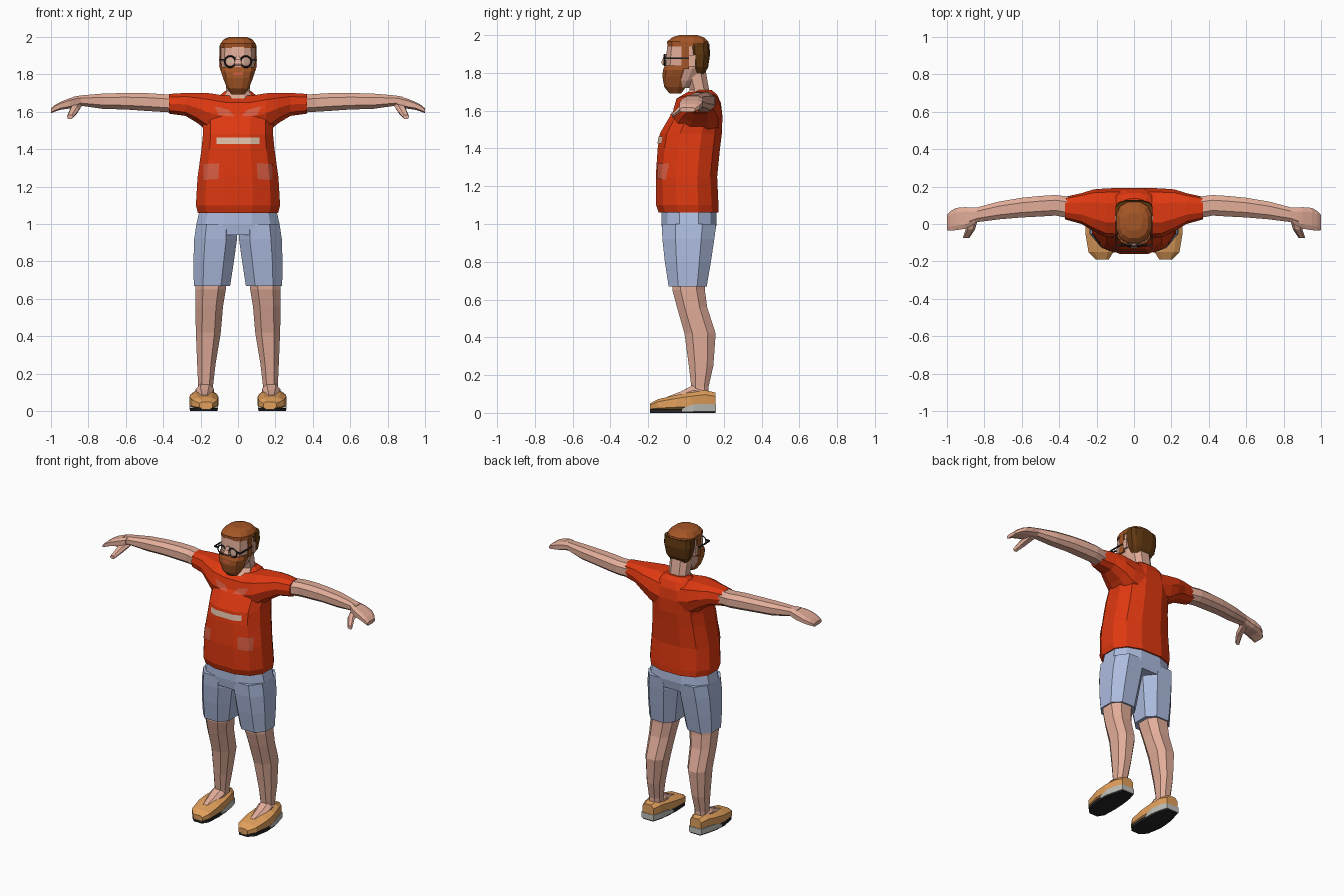
import bpy, bmesh, math
from mathutils import Vector
from mathutils.bvhtree import BVHTree


def material(name, r, g, b):
    lin = [((c / 255 + 0.055) / 1.055) ** 2.4 if c > 10 else c / 255 / 12.92 for c in (r, g, b)]
    m = bpy.data.materials.new(name)
    m.diffuse_color = (*lin, 1)
    return m


RED = material("shirt red", 222, 56, 16)
PALE = material("faded red", 214, 92, 66)
BEIGE = material("beige", 222, 190, 168)
BLUE = material("denim blue", 172, 187, 222)
SKIN = material("skin", 226, 173, 153)
HAIR = material("ginger brown", 165, 86, 38)
DARK = material("dark brown", 96, 56, 16)
TAN = material("shoe tan", 226, 160, 92)
GREY = material("sole grey", 190, 190, 184)
BLACK = material("black", 36, 36, 38)


def finish(name, bm, mat, mirror):
    bmesh.ops.recalc_face_normals(bm, faces=bm.faces)
    me = bpy.data.meshes.new(name)
    bm.to_mesh(me)
    bm.free()
    me.materials.append(mat)
    ob = bpy.data.objects.new(name, me)
    bpy.context.collection.objects.link(ob)
    if mirror:
        mod = ob.modifiers.new("mirror", 'MIRROR')
        mod.use_mirror_merge = False
    return ob


def loft(name, mat, axis, rings, n=10, power=0.8, mirror=False):
    """Skin rings (position, a0, a1, b0, b1) along an axis; a, b are the extents on the other axes."""
    bm = bmesh.new()
    loops = []
    top = math.cos(math.pi / n) ** power if n % 4 == 0 else 1
    for p, a0, a1, b0, b1 in rings:
        loop = []
        for i in range(n):
            t = (i + (0.5 if n % 4 == 0 else 0)) * math.tau / n
            c, s = math.cos(t), math.sin(t)
            u = math.copysign(abs(c) ** power, c) / top
            v = math.copysign(abs(s) ** power, s) / top
            a = (a0 + a1) / 2 + u * (a1 - a0) / 2
            b = (b0 + b1) / 2 + v * (b1 - b0) / 2
            loop.append(bm.verts.new({'x': (p, a, b), 'y': (a, p, b), 'z': (a, b, p)}[axis]))
        loops.append(loop)
    for l, m in zip(loops, loops[1:]):
        for i in range(n):
            j = (i + 1) % n
            bm.faces.new((l[i], l[j], m[j], m[i]))
    bm.faces.new(loops[0])
    bm.faces.new(loops[-1])
    return finish(name, bm, mat, mirror)


def box(name, mat, x0, x1, y0, y1, z0, z1, mirror=False):
    bm = bmesh.new()
    bmesh.ops.create_cube(bm, size=1)
    for v in bm.verts:
        v.co = ((x0 + x1) / 2 + v.co.x * (x1 - x0), (y0 + y1) / 2 + v.co.y * (y1 - y0),
                (z0 + z1) / 2 + v.co.z * (z1 - z0))
    return finish(name, bm, mat, mirror)


def decal(name, mat, targets, corners, mirror=False, nu=10, nv=4):
    """Thin patch with four (x, z) corners, projected from the front onto the targets."""
    trees = [BVHTree.FromPolygons([v.co for v in o.data.vertices],
                                  [p.vertices for p in o.data.polygons]) for o in targets]
    a, b, c, d = [Vector(p) for p in corners]
    bm = bmesh.new()
    grid = []
    for j in range(nv + 1):
        row = []
        for i in range(nu + 1):
            p = a.lerp(b, i / nu).lerp(d.lerp(c, i / nu), j / nv)
            hits = [t.ray_cast(Vector((p.x, -2, p.y)), Vector((0, 1, 0)))[0] for t in trees]
            y = min([h.y for h in hits if h] or [0])
            row.append(bm.verts.new((p.x, y - 0.005, p.y)))
        grid.append(row)
    for r, s in zip(grid, grid[1:]):
        for i in range(nu):
            bm.faces.new((r[i], r[i + 1], s[i + 1], s[i]))
    return finish(name, bm, mat, mirror)


# Shirt: body, then shoulders with both sleeves as one sideways loft
torso = loft("shirt_body", RED, 'z', [
    (1.06, -.215, .215, -.145, .172), (1.10, -.225, .225, -.158, .172),
    (1.25, -.216, .216, -.16, .165), (1.40, -.195, .195, -.15, .18),
    (1.48, -.187, .187, -.138, .19), (1.57, -.19, .19, -.085, .193),
    (1.64, -.15, .15, -.035, .185), (1.685, -.10, .10, .015, .165),
    (1.71, -.07, .07, .05, .135)], n=12)
half = [(.37, .025, .145, 1.588, 1.697), (.28, .0, .165, 1.575, 1.703),
        (.215, -.04, .185, 1.535, 1.703), (.15, -.07, .19, 1.48, 1.703), (.07, -.075, .193, 1.46, 1.69)]
shoulders = loft("shirt_sleeves", RED, 'x',
                 [(-r[0], *r[1:]) for r in half] + half[::-1], n=10)

# Faded patches and the plain chest stripe
front = [torso, shoulders]
decal("chest_stripe", BEIGE, front, [(-.115, 1.427), (.115, 1.427), (.115, 1.463), (-.115, 1.463)], nu=24)
decal("collar_patch", PALE, front, [(.02, 1.575), (.10, 1.58), (.125, 1.63), (.05, 1.61)], True)
decal("belly_patch", PALE, front, [(.105, 1.24), (.185, 1.235), (.185, 1.32), (.10, 1.325)], True)

# Arms, hands and thumbs
loft("arm", SKIN, 'x', [
    (.34, .03, .145, 1.595, 1.69), (.42, .045, .155, 1.60, 1.695),
    (.50, .04, .15, 1.605, 1.70), (.60, .035, .14, 1.612, 1.70),
    (.72, .025, .12, 1.615, 1.697), (.84, .01, .088, 1.632, 1.687),
    (.88, -.01, .088, 1.622, 1.68)], n=8, mirror=True)
loft("hand", SKIN, 'x', [
    (.85, .0, .086, 1.63, 1.684), (.90, -.025, .09, 1.617, 1.672),
    (.95, -.033, .086, 1.61, 1.652), (.98, -.035, .07, 1.60, 1.635),
    (1.0, -.033, .048, 1.592, 1.617)], n=8, power=0.6, mirror=True)
loft("thumb", SKIN, 'y', [
    (.04, .83, .89, 1.615, 1.66), (-.03, .85, .90, 1.588, 1.63),
    (-.075, .88, .915, 1.56, 1.585)], n=6, mirror=True)

# Shorts and bare legs
loft("shorts_hips", BLUE, 'z', [
    (1.075, -.205, .205, -.13, .16), (1.0, -.222, .222, -.13, .162),
    (.94, -.222, .222, -.122, .15)], n=12)
loft("shorts_leg", BLUE, 'z', [
    (1.0, .01, .222, -.128, .16), (.92, .005, .234, -.125, .15),
    (.80, .022, .238, -.112, .132), (.67, .042, .236, -.092, .11)], n=8, mirror=True)
loft("leg", SKIN, 'z', [
    (.72, .06, .225, -.075, .10), (.65, .065, .228, -.072, .10),
    (.56, .08, .228, -.048, .112), (.42, .092, .225, -.008, .157),
    (.25, .12, .218, .015, .145), (.14, .133, .213, .028, .12),
    (.08, .133, .213, .028, .12)], n=8, mirror=True)

# Feet and slip-on shoes
loft("instep", SKIN, 'y', [
    (-.10, .15, .205, .04, .085), (-.03, .14, .218, .04, .112),
    (.035, .128, .226, .04, .145), (.09, .14, .215, .04, .14)], n=8, mirror=True)
shoe = [(-.19, .135, .205, .05), (-.15, .11, .243, .072), (-.05, .105, .26, .095),
        (.03, .11, .255, .11), (.10, .12, .238, .12), (.155, .138, .222, .108)]
loft("shoe_upper", TAN, 'y', [(y, a, b, .012, h) for y, a, b, h in shoe], n=8, power=0.65, mirror=True)
loft("shoe_sole", BLACK, 'y', [(y, a + .004, b - .004, 0, .018) for y, a, b, h in shoe],
     n=4, power=1, mirror=True)
loft("shoe_heel_band", GREY, 'y', [
    (-.02, .108, .258, .008, .025), (.04, .107, .257, .008, .045),
    (.10, .116, .242, .008, .048), (.158, .134, .226, .008, .045)], n=4, power=1, mirror=True)

# Neck and head
loft("neck", SKIN, 'z', [
    (1.62, -.078, .078, -.045, .13), (1.67, -.072, .072, -.02, .135),
    (1.71, -.063, .063, .02, .122), (1.81, -.065, .065, -.01, .105)], n=8)
head = loft("head", SKIN, 'z', [
    (1.72, -.045, .045, -.085, .02), (1.76, -.068, .068, -.10, .06),
    (1.82, -.086, .086, -.108, .10), (1.88, -.092, .092, -.106, .115),
    (1.95, -.09, .09, -.098, .11), (1.98, -.065, .065, -.07, .09)], n=12)
loft("nose", SKIN, 'z', [
    (1.843, -.02, .02, -.125, -.09), (1.855, -.02, .02, -.132, -.09),
    (1.90, -.01, .01, -.112, -.09)], n=4)
box("ear", SKIN, .085, .102, .015, .05, 1.835, 1.895, True)
decal("eye", BEIGE, [head], [(.025, 1.862), (.055, 1.862), (.055, 1.878), (.025, 1.878)], True, 4, 2)

# Beard with sideburns
beard = loft("beard", HAIR, 'z', [
    (1.692, -.035, .035, -.088, -.025), (1.725, -.058, .058, -.115, .0),
    (1.78, -.08, .08, -.125, .015), (1.815, -.091, .091, -.122, .03),
    (1.84, -.088, .088, -.112, .03)], n=12)
box("sideburn", HAIR, .08, .096, -.025, .015, 1.82, 1.96, True)
decal("mouth", PALE, [beard], [(-.025, 1.795), (.025, 1.795), (.022, 1.81), (-.022, 1.81)], False, 6, 2)

# Hair: light crown and darker back
loft("hair_crown", HAIR, 'z', [
    (1.94, -.097, .097, -.098, .122), (1.965, -.094, .094, -.10, .118),
    (1.988, -.075, .075, -.075, .095), (2.0, -.045, .045, -.035, .06)], n=12)
loft("hair_back", DARK, 'z', [
    (1.79, -.06, .06, .03, .095), (1.83, -.086, .086, .03, .117),
    (1.90, -.099, .099, .015, .128), (1.955, -.098, .098, .01, .123)], n=12, power=0.65)

# Glasses
for side in (-1, 1):
    bpy.ops.mesh.primitive_torus_add(major_segments=10, minor_segments=4, major_radius=.03,
                                     minor_radius=.005, location=(side * .042, -.114, 1.868),
                                     rotation=(math.pi / 2, 0, 0))
    rim = bpy.context.object
    rim.name = "glasses_rim"
    rim.data.materials.append(BLACK)
box("glasses_bridge", BLACK, -.014, .014, -.122, -.112, 1.87, 1.879)
box("glasses_hinge", BLACK, .07, .099, -.119, -.109, 1.873, 1.882, True)
box("glasses_temple", BLACK, .094, .10, -.115, .02, 1.873, 1.881, True)
